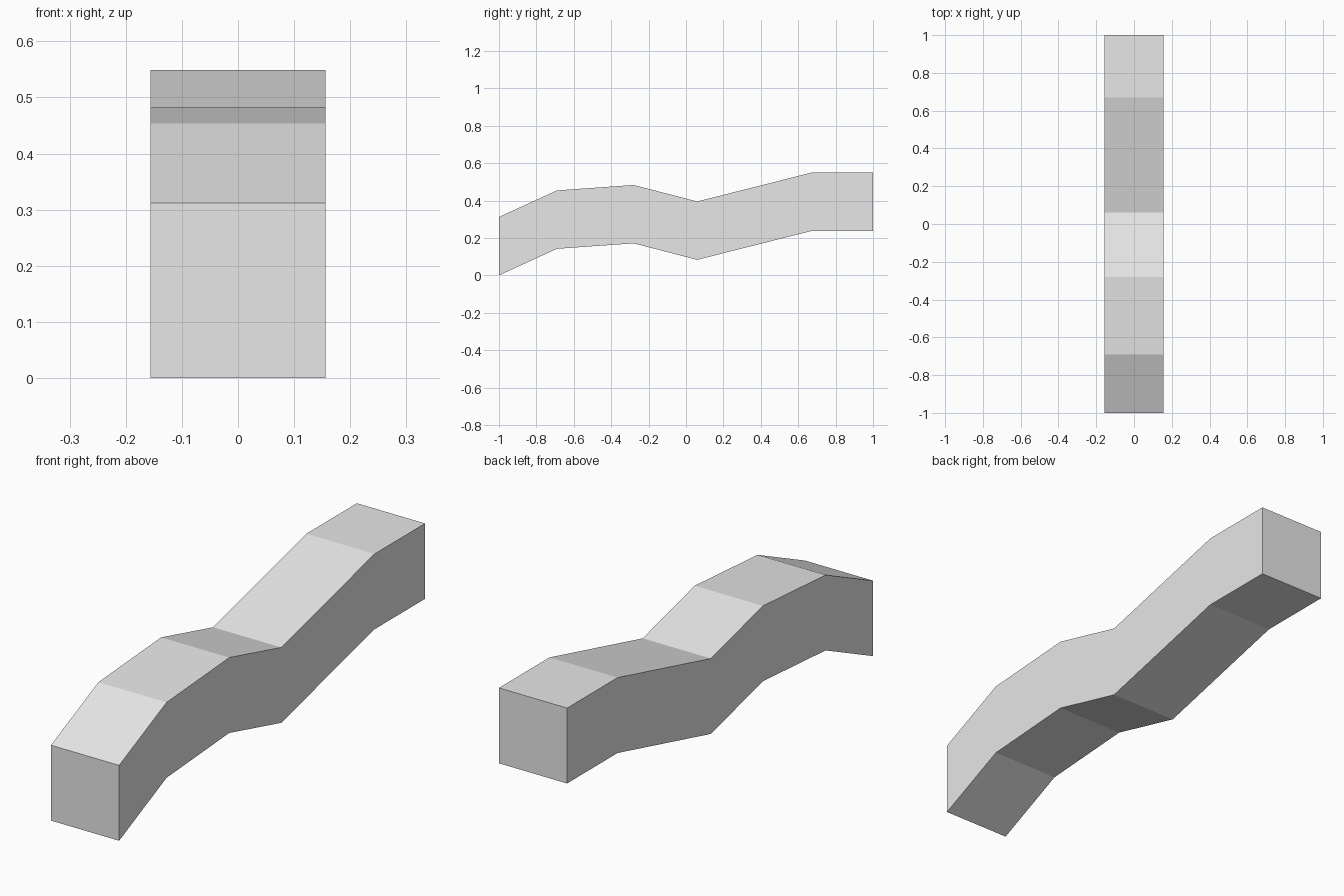
import bpy
import bmesh

if "Cube" in bpy.data.objects:
    bpy.data.objects.remove(bpy.data.objects["Cube"])

HALF_WIDTH = 0.156
HEIGHT = 0.312

# Lower edge of the beam as (y, z), front to back
PATH = [(-1.0, 0.0), (-0.69, 0.142), (-0.28, 0.171),
        (0.06, 0.083), (0.67, 0.237), (1.0, 0.237)]

grey = bpy.data.materials.new("light grey")
grey.diffuse_color = (0.8, 0.8, 0.8, 1.0)
grey.use_nodes = True
grey.node_tree.nodes["Principled BSDF"].inputs["Base Color"].default_value = grey.diffuse_color

# One rectangular section at every bend
bm = bmesh.new()
rings = [[bm.verts.new((x, y, z + h)) for x, h in
          ((-HALF_WIDTH, 0), (HALF_WIDTH, 0), (HALF_WIDTH, HEIGHT), (-HALF_WIDTH, HEIGHT))]
         for y, z in PATH]

# Walls between sections, then end caps
for a, b in zip(rings, rings[1:]):
    for i in range(4):
        j = (i + 1) % 4
        bm.faces.new((a[i], a[j], b[j], b[i]))
bm.faces.new(rings[0])
bm.faces.new(rings[-1])
bmesh.ops.recalc_face_normals(bm, faces=bm.faces)

mesh = bpy.data.meshes.new("wavy_beam")
bm.to_mesh(mesh)
bm.free()
mesh.materials.append(grey)
beam = bpy.data.objects.new("wavy_beam", mesh)
bpy.context.collection.objects.link(beam)
